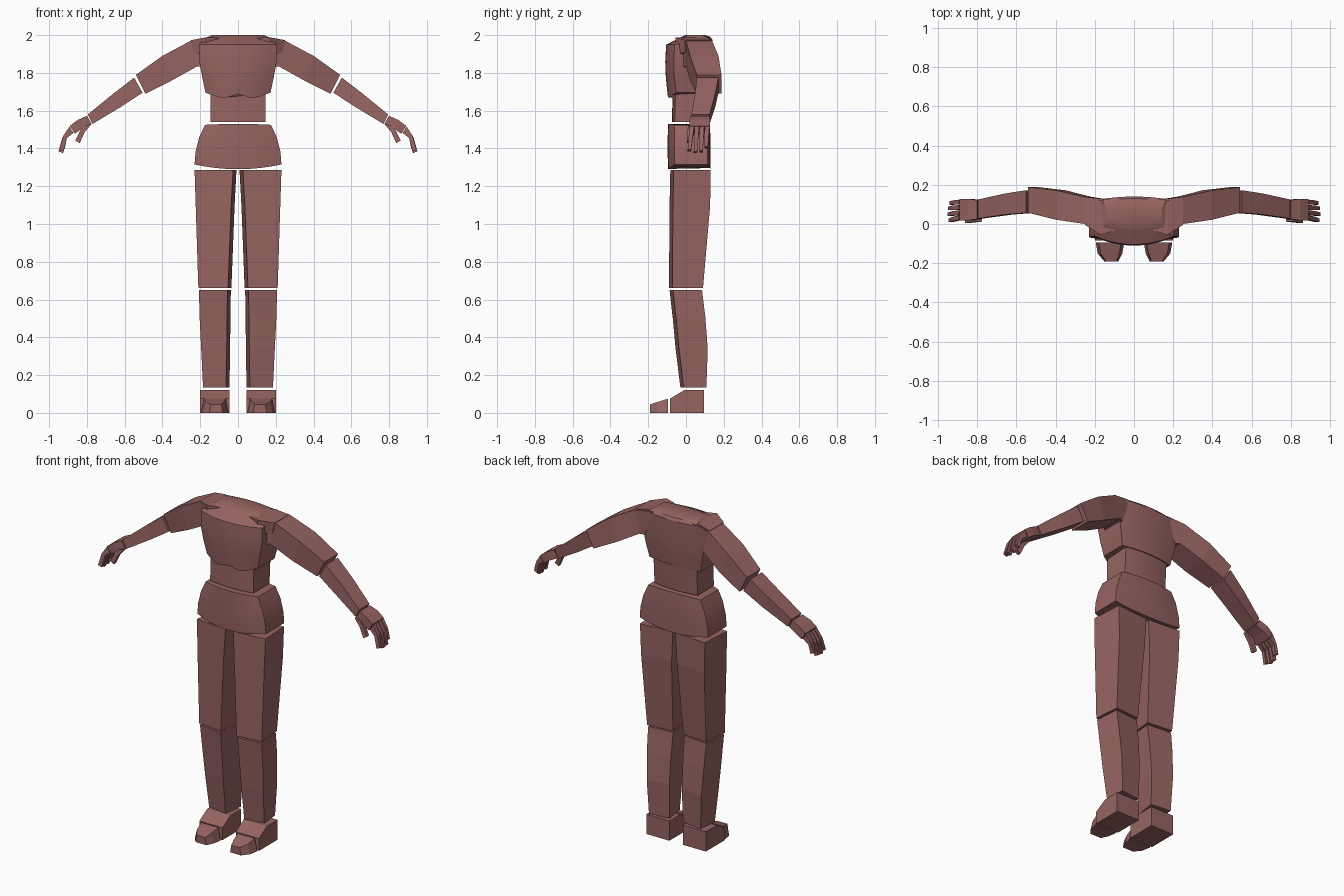
import bpy, bmesh

if "Cube" in bpy.data.objects:
    bpy.data.objects.remove(bpy.data.objects["Cube"])

skin = bpy.data.materials.new("dusty rose brown")
skin.diffuse_color = (0.305, 0.127, 0.119, 1)
skin.use_nodes = True
skin.node_tree.nodes["Principled BSDF"].inputs["Base Color"].default_value = skin.diffuse_color


def loft(name, rings, mirror=True, smooth=False):
    """Bridge equal-length rings of 3D points into a capped solid."""
    bm = bmesh.new()
    vr = [[bm.verts.new(p) for p in r] for r in rings]
    n = len(vr[0])
    for a, b in zip(vr, vr[1:]):
        for i in range(n):
            j = (i + 1) % n
            bm.faces.new((a[i], a[j], b[j], b[i]))
    bm.faces.new(vr[0])
    bm.faces.new(vr[-1])
    bmesh.ops.recalc_face_normals(bm, faces=bm.faces)
    me = bpy.data.meshes.new(name)
    bm.to_mesh(me)
    bm.free()
    me.materials.append(skin)
    ob = bpy.data.objects.new(name, me)
    bpy.context.collection.objects.link(ob)
    if mirror:
        ob.modifiers.new("mirror", 'MIRROR').use_mirror_merge = False
    if smooth:
        bpy.ops.object.select_all(action='DESELECT')
        ob.select_set(True)
        bpy.context.view_layer.objects.active = ob
        bpy.ops.object.shade_smooth_by_angle(angle=0.5)
    return ob


def limb(name, sections):
    """Arm-like part; section = top x,z, bottom x,z, front y, back y."""
    loft(name, [[(xt, f, zt), (xt, b, zt), (xb, b, zb), (xb, f, zb)]
                for xt, zt, xb, zb, f, b in sections])


def column(name, sections):
    """Leg-like part turned slightly outward; section = z, inner x, outer x, front y, back y."""
    loft(name, [[(x0 + .018, f, z), (x1, f + .018, z), (x1 - .012, b, z), (x0, b - .015, z)]
                for z, x0, x1, f, b in sections])


def torso(name, sections, front=.035, steps=4):
    """Trunk part with bowed front and bottom; section = z, half width, front y, back y, sag."""
    rings = []
    for z, w, f, b, sag in sections:
        us = [-1 + i / steps for i in range(2 * steps + 1)]
        ring = [(u * w, f + front * u * u, z - sag * (1 - u * u)) for u in us]
        ring += [(u * w, b - .015 * u * u, z - sag * (1 - u * u)) for u in reversed(us)]
        rings.append(ring)
    loft(name, rings, mirror=False, smooth=True)


# trunk
torso("pelvis", [(1.315, .23, -.095, .13, .025), (1.38, .225, -.097, .13, .015),
                 (1.46, .205, -.097, .13, .003), (1.525, .175, -.095, .125, -.005)])
torso("abdomen", [(1.54, .145, -.075, .11, 0), (1.71, .145, -.07, .12, 0)], .015)

# chest with two rounded lower lobes at the front
us = [-1 + i / 6 for i in range(13)]
lobe = [0, .01, .02, .027, .025, .015, .005]
rings = []
for z, w, f, b, dip, back_rise in [(1.695, .172, -.098, .125, 1, 0), (1.78, .19, -.107, .135, 0, 0),
                                   (1.86, .205, -.11, .14, 0, 0), (1.95, .205, -.105, .14, 0, .025),
                                   (1.985, .16, -.035, .13, 0, .005), (2.0, .14, -.005, .10, 0, 0)]:
    k = .045 if z < 1.97 else .015
    ring = [(u * w, f + k * u * u, z - dip * lobe[round(abs(1 - abs(u)) * 6)]) for u in us]
    ring += [(u * w, b - .02 * u * u, z + back_rise) for u in reversed(us)]
    rings.append(ring)
loft("chest", rings, mirror=False, smooth=True)

# shoulders and arms
limb("shoulder_cap", [(.10, 1.985, .12, 1.90, -.035, .10), (.17, 1.988, .17, 1.89, -.055, .12),
                      (.25, 1.973, .235, 1.91, -.005, .13)])
limb("upper_arm", [(.13, 1.985, .19, 1.83, -.02, .125), (.25, 1.97, .215, 1.835, 0, .138),
                   (.40, 1.89, .35, 1.76, .022, .172), (.54, 1.79, .49, 1.69, .057, .188)])
limb("forearm", [(.55, 1.775, .505, 1.695, .057, .172), (.66, 1.69, .62, 1.62, .048, .155),
                 (.795, 1.58, .77, 1.53, .028, .125)])
limb("palm", [(.80, 1.573, .775, 1.53, .025, .122), (.85, 1.55, .825, 1.505, .018, .128),
              (.89, 1.52, .865, 1.478, .018, .126)])

# fingers fan out slightly and curl down
for i, (y, tip, length) in enumerate([(.032, .018, .93), (.058, .05, 1), (.085, .08, .97), (.112, .107, .82)]):
    m = (y + tip) / 2
    limb(f"finger_{i + 1}", [(.892, 1.517, .872, 1.482, y - .012, y + .012),
                            (.892 + .037 * length, 1.515 - .055 * length, .906, 1.455, m - .011, m + .011),
                            (.892 + .058 * length, 1.52 - .135 * length,
                             .872 + .055 * length, 1.51 - .135 * length, tip - .009, tip + .009)])
limb("thumb", [(.815, 1.52, .775, 1.53, .012, .04), (.838, 1.49, .812, 1.485, .008, .032),
               (.862, 1.442, .838, 1.428, .005, .026)])

# legs
column("thigh", [(.66, .035, .21, -.09, .09), (1.10, .018, .224, -.087, .128), (1.285, .008, .23, -.083, .13)])
column("shin", [(.135, .045, .185, -.03, .108), (.34, .042, .195, -.055, .115),
                (.50, .04, .203, -.07, .103), (.65, .038, .207, -.087, .085)])

# feet: ankle block and separate toe cap
loft("foot", [[(x, .095, 0), (x, .095, .12), (x, -.01, .12), (x, -.085, .075), (x, -.085, 0)]
              for x in (.045, .20)])
loft("toes", [[(a, y, 0), (b, y, 0), (b - t, y, z), (a + t, y, z)]
              for y, a, b, z, t in [(-.095, .05, .195, .075, .015), (-.15, .06, .185, .058, .015),
                                    (-.19, .08, .152, .045, .008)]])
